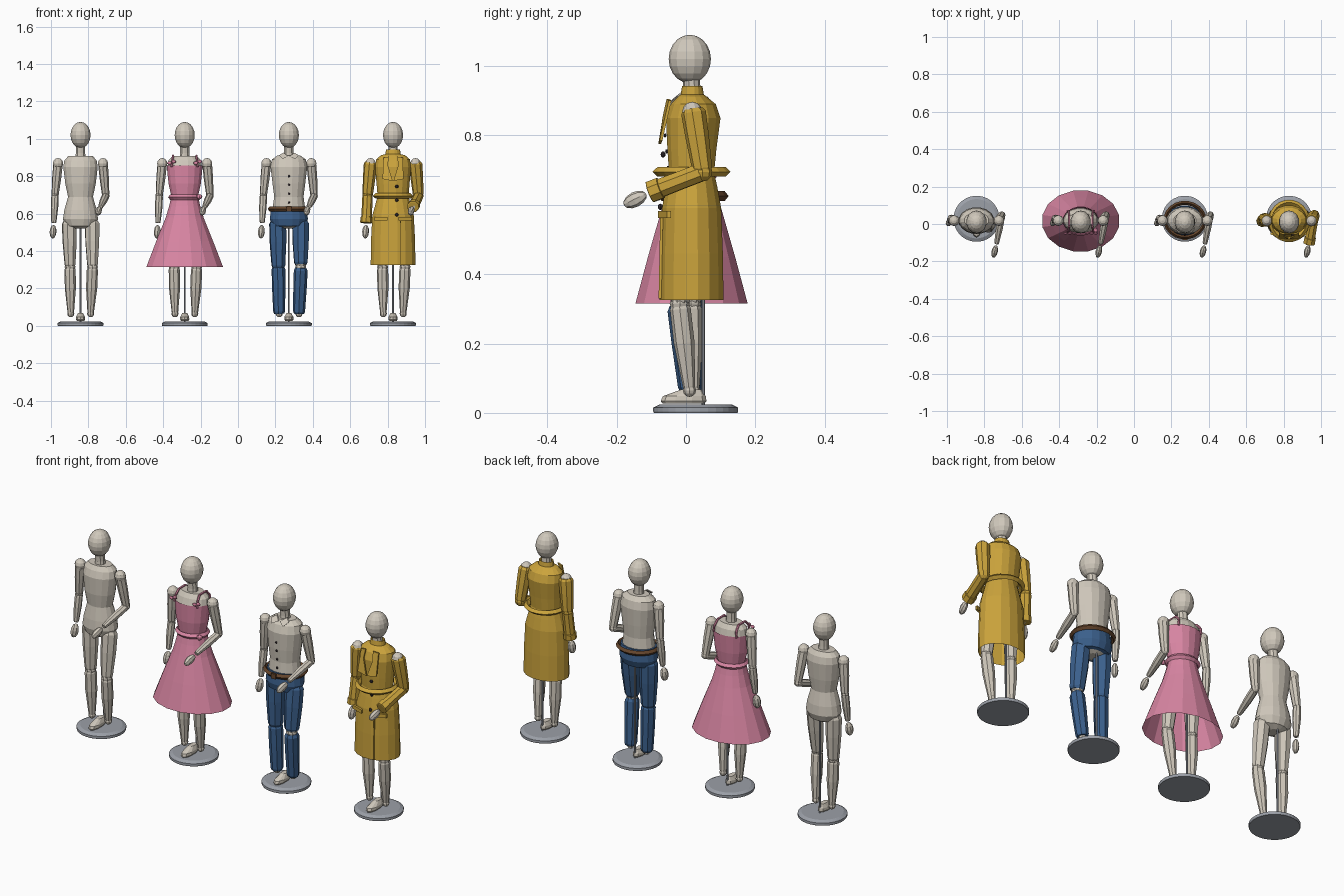
import bpy, bmesh, math
from mathutils import Vector, Matrix

old = bpy.data.objects.get("Cube")
if old:
    bpy.data.objects.remove(old, do_unlink=True)


def material(name, *rgb):
    m = bpy.data.materials.new(name)
    m.use_nodes = True
    m.diffuse_color = (*rgb, 1)
    m.node_tree.nodes["Principled BSDF"].inputs["Base Color"].default_value = (*rgb, 1)
    return m


CREAM = material("cream", .63, .58, .50)
PINK = material("pink", .70, .24, .37)
BLUE = material("denim blue", .045, .12, .27)
YELLOW = material("mustard yellow", .60, .37, .045)
BROWN = material("leather brown", .13, .06, .025)
GREY = material("stand grey", .33, .35, .39)
DARK = material("button dark", .035, .025, .03)

origin = Vector()  # position of the figure being built


def finish(name, bm, mat):
    bmesh.ops.recalc_face_normals(bm, faces=bm.faces)
    me = bpy.data.meshes.new(name)
    bm.to_mesh(me)
    bm.free()
    me.materials.append(mat)
    ob = bpy.data.objects.new(name, me)
    ob.location = origin
    bpy.context.collection.objects.link(ob)
    return ob


def skin(name, rings, mat, caps=True, closed=False):
    """Bridge a list of point rings."""
    bm = bmesh.new()
    loops = [[bm.verts.new(p) for p in ring] for ring in rings]
    n = len(loops[0])
    pairs = list(zip(loops, loops[1:])) + ([(loops[-1], loops[0])] if closed else [])
    for a, b in pairs:
        for i in range(n):
            j = (i + 1) % n
            bm.faces.new((a[i], a[j], b[j], b[i]))
    if caps and not closed:
        bm.faces.new(loops[0])
        bm.faces.new(loops[-1])
    return finish(name, bm, mat)


def ellipse(z, rx, ry, yc, sides):
    angles = [math.tau * (i + .5) / sides for i in range(sides)]
    return [Vector((rx * math.cos(t), yc + ry * math.sin(t), z)) for t in angles]


def loft(name, profile, mat, sides=16, **kw):
    """Stack of ellipses given as (z, half width, half depth, y centre)."""
    return skin(name, [ellipse(*p, sides) for p in profile], mat, **kw)


def limb(name, a, b, radii, mat, sides=8):
    """Tapered tube from a to b with slightly rounded ends."""
    a, b = Vector(a), Vector(b)
    q = (b - a).to_track_quat('Z', 'Y')
    r1, rm, r2 = radii
    steps = ((0, r1 * .8), (.06, r1), (.45, rm), (.95, r2), (1, r2 * .85))
    rings = [[a.lerp(b, t) + q @ p for p in ellipse(0, r, r, 0, sides)] for t, r in steps]
    return skin(name, rings, mat)


def ball(name, c, r, mat, seg=10, rings=6, axis=(0, 0, 1)):
    bm = bmesh.new()
    q = Vector(axis).to_track_quat('Z', 'Y').to_matrix().to_4x4()
    m = Matrix.Translation(c) @ q @ Matrix.Diagonal((*r, 1))
    bmesh.ops.create_uvsphere(bm, u_segments=seg, v_segments=rings, radius=1, matrix=m)
    return finish(name, bm, mat)


def plate(name, pts, mat, depth=.008):
    """Thin plate extruded backwards from a front outline."""
    front = [Vector(p) for p in pts]
    return skin(name, [front, [p + Vector((0, depth, 0)) for p in front]], mat)


def belt(name, z, rx, ry, yc, h, w, mat):
    ring = [(z - h, rx - w, ry - w, yc), (z, rx, ry, yc), (z + h, rx - w, ry - w, yc),
            (z, rx - 2 * w, ry - 2 * w, yc)]
    return loft(name, ring, mat, sides=20, closed=True)


# Joint positions shared by the bodies and the clothes
ARMS = {"right": ((-.12, .018, .868), (-.136, .03, .70), (-.143, .015, .55), (-.147, .008, .503)),
        "left": ((.12, .018, .868), (.135, .048, .695), (.107, -.105, .636), (.097, -.147, .615))}
LEGS = {"right": ((-.06, .018, .56), (-.056, .015, .315), (-.052, .022, .065)),
        "left": ((.062, .01, .56), (.064, -.018, .315), (.054, .01, .065))}


def mannequin():
    loft("stand", [(0, .121, .121, .028), (.004, .123, .123, .028), (.015, .123, .123, .028),
                   (.024, .105, .105, .028)], GREY, sides=32)
    loft("stand_rod", [(.02, .005, .005, .05), (.55, .005, .005, .05)], GREY, sides=8)
    ball("head", (0, .011, 1.02), (.055, .061, .07), CREAM, 14, 10)
    loft("neck", [(.89, .03, .028, .017), (.925, .026, .025, .017), (.97, .026, .025, .015)], CREAM, 10)
    loft("torso", [(.69, .068, .055, .016), (.76, .083, .064, .016), (.85, .094, .068, .018),
                   (.885, .088, .058, .02), (.908, .066, .042, .02)], CREAM)
    loft("pelvis", [(.52, .03, .035, .016), (.535, .078, .06, .016), (.57, .096, .072, .018),
                    (.62, .088, .068, .018), (.69, .068, .055, .016)], CREAM)
    for side, (shoulder, elbow, wrist, hand) in ARMS.items():
        ball(side + "_shoulder", shoulder, (.029,) * 3, CREAM)
        limb(side + "_upper_arm", shoulder, elbow, (.026, .025, .02), CREAM)
        ball(side + "_elbow", elbow, (.02,) * 3, CREAM, 8)
        limb(side + "_forearm", elbow, wrist, (.02, .02, .014), CREAM)
        ball(side + "_hand", hand, (.017, .022, .037), CREAM, 8, 6, Vector(hand) - Vector(wrist))
    for side, (hip, knee, ankle) in LEGS.items():
        limb(side + "_thigh", hip, knee, (.041, .039, .03), CREAM)
        ball(side + "_knee", knee, (.029,) * 3, CREAM, 8)
        limb(side + "_shin", knee, ankle, (.03, .03, .018), CREAM)
        ball(side + "_ankle", ankle, (.019,) * 3, CREAM, 8)
        x, y, _ = ankle
        loft(side + "_foot", [(.027, .021, .054, y - .023), (.034, .026, .06, y - .023),
                              (.048, .025, .056, y - .021), (.068, .014, .022, y)], CREAM, 10)


def dress():
    loft("bodice", [(.69, .072, .06, .016), (.76, .088, .069, .016), (.856, .098, .073, .018)],
         PINK, caps=False)
    loft("skirt", [(.315, .209, .165, .016), (.45, .156, .128, .016), (.58, .103, .09, .016),
                   (.64, .085, .073, .016), (.695, .072, .06, .016)], PINK, caps=False)
    belt("sash", .688, .09, .079, .016, .014, .011, PINK)
    ball("sash_knot", (.078, -.035, .69), (.016, .014, .014), PINK, 8)
    # Shoulder straps with little bows in front
    for s in (-1, 1):
        path = [(s * .07, -.042, .85), (s * .066, -.034, .885), (s * .062, -.012, .91),
                (s * .062, .045, .91), (s * .066, .07, .88), (s * .07, .07, .85)]
        for a, b in zip(path, path[1:]):
            limb("strap", a, b, (.006, .006, .006), PINK, 6)
        for d in (-1, 1):
            ball("strap_bow", (s * .07 + d * .011, -.05, .874 + d * .004), (.013, .006, .009), PINK, 8)


def shirt_and_jeans():
    loft("shirt", [(.62, .09, .07, .017), (.69, .08, .064, .017), (.76, .089, .07, .017),
                   (.85, .1, .074, .018), (.89, .092, .062, .02), (.912, .06, .042, .02)], CREAM)
    for s in (-1, 1):
        plate("shirt_collar", [(s * .004, -.036, .907), (s * .034, -.05, .892), (s * .052, -.026, .912),
                               (s * .03, -.012, .926)], CREAM)
    for z, y in ((.66, -.052), (.706, -.052), (.754, -.056), (.80, -.06)):
        ball("shirt_button", (0, y, z), (.006, .004, .006), DARK, 8)
    loft("jeans_hips", [(.525, .03, .035, .016), (.535, .09, .068, .016), (.57, .104, .08, .018),
                        (.635, .096, .075, .018)], BLUE)
    belt("leather_belt", .625, .115, .103, .021, .014, .011, BROWN)
    plate("belt_buckle", [(-.014, -.085, .612), (.014, -.085, .612), (.014, -.085, .64),
                          (-.014, -.085, .64)], BROWN)
    for side, (hip, knee, ankle) in LEGS.items():
        h, k, a = Vector(hip), Vector(knee), Vector(ankle)
        gap = .012 if side == "left" else -.005
        limb(side + "_jeans_thigh", h, k + Vector((0, 0, gap)), (.047, .046, .038), BLUE)
        limb(side + "_jeans_shin", k - Vector((0, 0, gap / 3)), a, (.037, .036, .032), BLUE)


def coat():
    loft("coat_top", [(.69, .084, .066, .016), (.76, .09, .072, .017), (.85, .098, .08, .021),
                      (.89, .092, .066, .021), (.912, .066, .042, .018), (.918, .042, .034, .018),
                      (.942, .038, .03, .018)], YELLOW, caps=False)
    loft("coat_skirt", [(.325, .122, .094, .016), (.46, .12, .092, .016), (.59, .113, .087, .016),
                        (.65, .096, .076, .016), (.695, .084, .066, .016)], YELLOW, caps=False)
    belt("coat_belt", .695, .11, .114, .016, .014, .015, YELLOW)
    plate("coat_front_edge", [(.036, -.079, .33), (.042, -.079, .33), (.042, -.074, .58),
                              (.036, -.074, .58)], YELLOW)
    # Lapels, pocket flaps and buttons
    for s in (-1, 1):
        plate("lapel", [(s * .052, -.05, .90), (s * .022, -.056, .905), (s * .028, -.066, .86),
                        (s * .002, -.08, .775), (s * .056, -.076, .785)], YELLOW)
        plate("pocket_flap", [(s * .03, -.081, .562), (s * .1, -.055, .562), (s * .1, -.055, .582),
                              (s * .03, -.081, .582)], YELLOW, .012)
    for z, y in ((.745, -.066), (.672, -.062), (.594, -.074)):
        ball("coat_button", (.02, y, z), (.009, .007, .009), DARK, 8)
    for side, (shoulder, elbow, wrist, _) in ARMS.items():
        s, e, w = map(Vector, (shoulder, elbow, wrist))
        limb(side + "_sleeve_upper", s + Vector((0, .002, .008)), e, (.036, .034, .029), YELLOW)
        ball(side + "_sleeve_elbow", e, (.028,) * 3, YELLOW, 8)
        limb(side + "_sleeve_lower", e, w, (.028, .028, .029), YELLOW)
        limb(side + "_cuff", e.lerp(w, .78), w, (.033, .033, .033), YELLOW)


# Four figures in a row, three of them dressed
for i, outfit in enumerate((None, dress, shirt_and_jeans, coat)):
    origin = Vector((-.842 + .557 * i, 0, 0))
    mannequin()
    if outfit:
        outfit()
